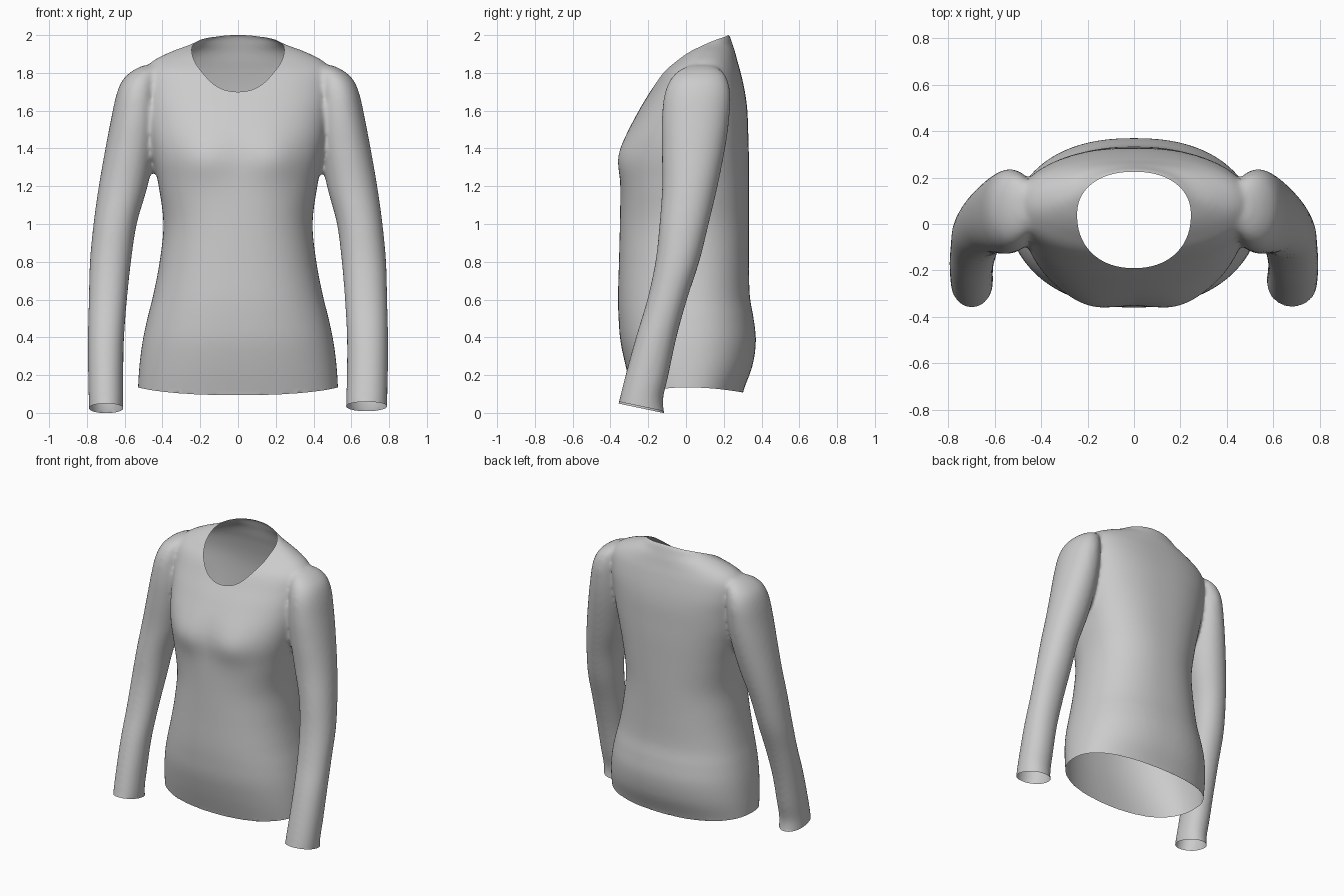
import bpy, bmesh, math
from mathutils import Vector
from mathutils.bvhtree import BVHTree

if "Cube" in bpy.data.objects:
    bpy.data.objects.remove(bpy.data.objects["Cube"])


def catmull(rows, steps=6):
    """Smoothly interpolate rows of section parameters."""
    out = []
    for i in range(len(rows) - 1):
        p = [rows[max(0, min(len(rows) - 1, i + k))] for k in (-1, 0, 1, 2)]
        for s in range(steps):
            t = s / steps
            out.append([0.5 * (2 * b + (c - a) * t + (2 * a - 5 * b + 4 * c - d) * t * t
                               + (3 * b - a - 3 * c + d) * t ** 3) for a, b, c, d in zip(*p)])
    return out + [list(rows[-1])]


def spow(v, e):
    return math.copysign(abs(v) ** e, v)


def loft(bm, rows, n=72):
    """Closed loft of level rings: z, x min, x max, y front, y widest, y back, exponent."""
    rings = []
    for z, x0, x1, yf, yc, yb, e in catmull(rows):
        ring = []
        for k in range(n):
            a = 2 * math.pi * k / n
            s = spow(math.sin(a), 2 / e)
            x = (x0 + x1) / 2 + (x1 - x0) / 2 * spow(math.cos(a), 2 / e)
            ring.append(bm.verts.new((x, yc + s * ((yb - yc) if s > 0 else (yc - yf)), z)))
        rings.append(ring)
    for r, q in zip(rings, rings[1:]):
        for k in range(n):
            bm.faces.new((r[k], r[(k + 1) % n], q[(k + 1) % n], q[k]))
    bm.faces.new(rings[0][::-1])
    bm.faces.new(rings[-1])


# torso sections: z, half width, front, widest, back, exponent
torso = [(0.0, .53, -.25, .0, .27, 2.3), (.12, .53, -.285, .0, .305, 2.3),
         (.25, .522, -.32, .0, .352, 2.3), (.38, .505, -.347, .0, .37, 2.3),
         (.50, .48, -.357, .0, .358, 2.3), (.62, .45, -.36, .0, .338, 2.3),
         (.80, .415, -.355, .0, .333, 2.3), (1.0, .395, -.35, .0, .333, 2.3),
         (1.2, .42, -.347, .0, .333, 2.4), (1.35, .452, -.347, .01, .333, 2.4),
         (1.47, .475, -.315, .03, .33, 2.4), (1.6, .49, -.25, .05, .325, 2.4),
         (1.7, .50, -.19, .07, .312, 2.4), (1.8, .50, -.13, .08, .29, 2.3),
         (1.86, .455, -.07, .09, .273, 2.2), (1.91, .36, -.01, .1, .26, 2.1),
         (1.95, .255, .06, .12, .247, 2), (1.985, .18, .12, .16, .236, 2),
         (2.01, .07, .18, .2, .222, 2)]

# sleeve sections: z, inner, outer, front, back
sleeve = [(-.06, .59, .787, -.385, -.10), (.06, .59, .79, -.355, -.122),
          (.2, .592, .793, -.32, -.093), (.4, .59, .794, -.265, -.05),
          (.6, .577, .79, -.205, .005), (.8, .558, .784, -.162, .07),
          (1.0, .53, .765, -.14, .12), (1.2, .475, .737, -.126, .167),
          (1.4, .435, .702, -.128, .207), (1.55, .42, .673, -.128, .228),
          (1.68, .42, .645, -.115, .235), (1.76, .42, .612, -.085, .22),
          (1.81, .42, .56, -.04, .19), (1.84, .42, .50, .02, .14)]

bm = bmesh.new()
loft(bm, [(z, -w, w, f, c, b, e) for z, w, f, c, b, e in torso])
for side in (-1, 1):
    rows = []
    for z, i, o, f, b in sleeve:
        i -= side * .018 * max(0, 1 - z / 1.5)   # right cuff hangs a little wider
        xs = sorted((side * i, side * o))
        rows.append((z, xs[0], xs[1], f, (f + b) / 2, b, 2.1))
    loft(bm, rows)
bmesh.ops.recalc_face_normals(bm, faces=bm.faces)
mesh = bpy.data.meshes.new("long_sleeve_shirt")
bm.to_mesh(mesh)
bm.free()
shirt = bpy.data.objects.new("long_sleeve_shirt", mesh)
bpy.context.collection.objects.link(shirt)
bpy.context.view_layer.objects.active = shirt
shirt.select_set(True)

# fuse torso and sleeves into one cloth skin
m = shirt.modifiers.new("fuse", 'REMESH')
m.mode, m.voxel_size = 'VOXEL', 0.013
bpy.ops.object.modifier_apply(modifier=m.name)
m = shirt.modifiers.new("soften", 'SMOOTH')
m.factor, m.iterations = 0.5, 8
bpy.ops.object.modifier_apply(modifier=m.name)


def neck(p):
    """Below 1 inside the neckline as seen from above."""
    y = p.y - .04
    return (abs(p.x / .245) ** 2.2 + abs(y / (.185 if y > 0 else .23)) ** 2.2) ** (1 / 2.2)


def edge_z(p):
    """Height of the hem (torso) or of the slanted cuff (sleeves)."""
    if abs(p.x) > .55:
        return .06 - .21 * (p.y + .36) - (.01 if p.x < 0 else 0)
    return .135 - (.045 if p.y < 0 else .025) * (p.y / .29) ** 2


bm = bmesh.new()
bm.from_mesh(shirt.data)

# bust fullness
for v in bm.verts:
    if v.co.y < -.1 and abs(v.co.x) < .45:
        d = ((abs(v.co.x) - .19) / .13) ** 2 + ((v.co.z - 1.35) / .13) ** 2
        v.co.y -= .024 * math.exp(-d)

# open the neck, hem and cuffs, then even out their edges
tree = BVHTree.FromBMesh(bm)
gone = []
for f in bm.faces:
    c = f.calc_center_median()
    if (c.z > 1.5 and neck(c) < 1) or (c.z < .3 and c.z < edge_z(c)):
        gone.append(f)
bmesh.ops.delete(bm, geom=gone, context='FACES')
for v in bm.verts:
    if not v.is_boundary:
        continue
    if v.co.z > 1.5:
        k = neck(v.co)
        x, y = v.co.x / k, .04 + (v.co.y - .04) / k
        hit = tree.ray_cast(Vector((x, y, 3)), Vector((0, 0, -1)))[0]
        v.co = hit if hit and abs(hit.z - v.co.z) < .06 else Vector((x, y, v.co.z))
    else:
        v.co.z = edge_z(v.co)
bm.to_mesh(shirt.data)
bm.free()
bpy.ops.object.shade_smooth()
